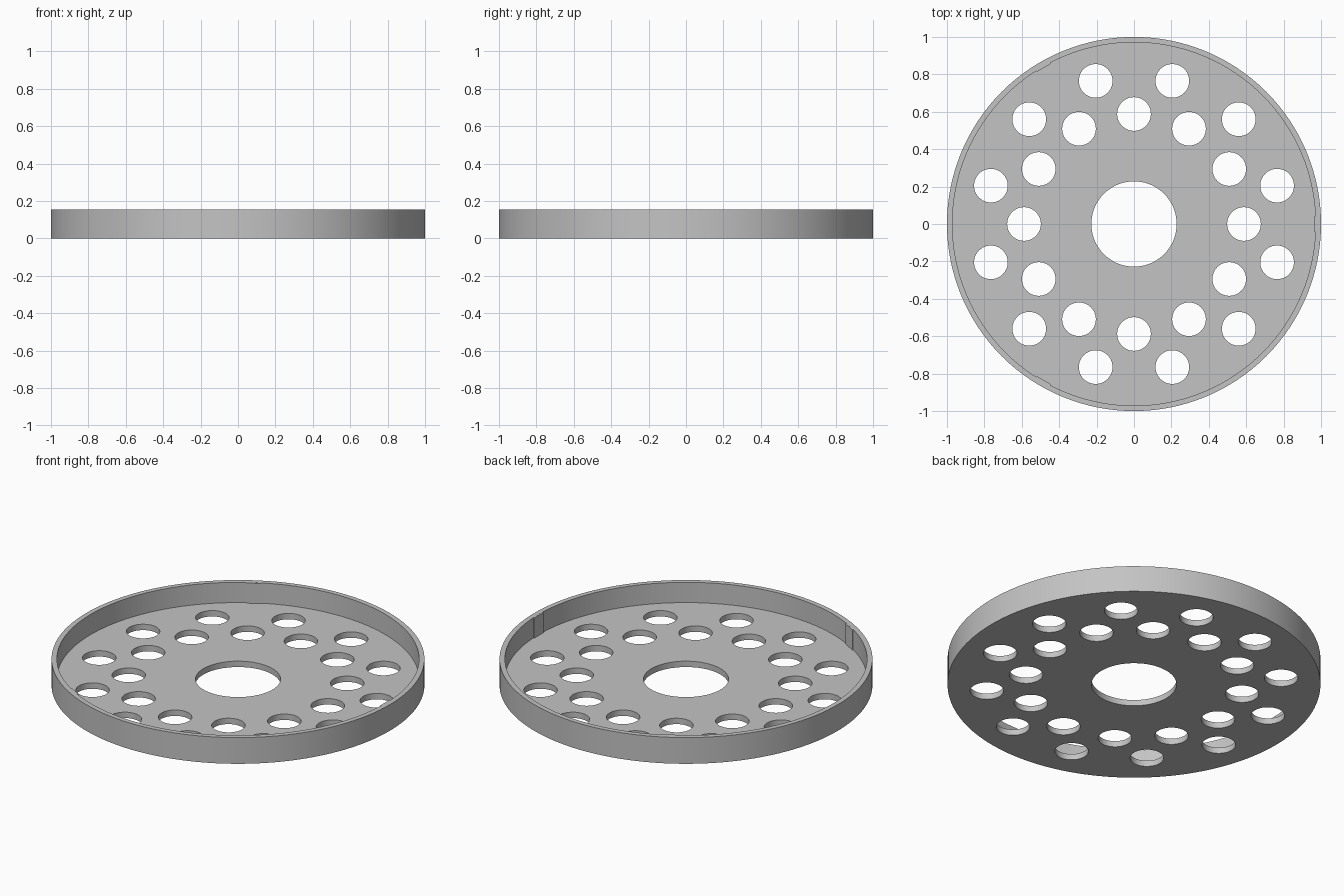
import bpy
from math import radians, cos, sin

cube = bpy.data.objects.get("Cube")
if cube:
    bpy.data.objects.remove(cube, do_unlink=True)

HEIGHT, FLOOR = 0.155, 0.035
OUTER_R, INNER_R = 1.0, 0.971
HOLE_R, HUB_R = 0.09, 0.228

grey = bpy.data.materials.new("plain grey")
grey.use_nodes = True
colour = (0.55, 0.55, 0.55, 1)
grey.diffuse_color = colour
grey.node_tree.nodes["Principled BSDF"].inputs["Base Color"].default_value = colour


def cylinder(name, radius, z0, z1, x=0, y=0, sides=48):
    bpy.ops.mesh.primitive_cylinder_add(vertices=sides, radius=radius, depth=z1 - z0,
                                        location=(x, y, (z0 + z1) / 2))
    obj = bpy.context.object
    obj.name = name
    return obj


def polar(radius, degrees):
    a = radians(degrees)
    return radius * cos(a), radius * sin(a)


def cut(target, cutter):
    cutter.hide_render = True
    mod = target.modifiers.new("cut", "BOOLEAN")
    mod.operation = "DIFFERENCE"
    mod.solver = "EXACT"
    mod.object = cutter
    bpy.context.view_layer.objects.active = target
    bpy.ops.object.modifier_apply(modifier=mod.name)
    bpy.data.objects.remove(cutter, do_unlink=True)


# Shallow tray: solid disc hollowed out to a floor and thin rim
tray = cylinder("tray", OUTER_R, 0, HEIGHT, sides=128)
tray.data.materials.append(grey)
cut(tray, cylinder("well_cutter", INNER_R, FLOOR, HEIGHT + 0.1, sides=128))

# Hub hole and two staggered rings of round holes
cutters = [cylinder("hub_cutter", HUB_R, -0.05, 0.1, sides=96)]
for ring_radius, offset in ((0.588, 0), (0.792, 15)):
    for i in range(12):
        x, y = polar(ring_radius, offset + 30 * i)
        cutters.append(cylinder("hole_cutter", HOLE_R, -0.05, 0.1, x, y))
bpy.ops.object.select_all(action="DESELECT")
for c in cutters:
    c.select_set(True)
bpy.context.view_layer.objects.active = cutters[0]
bpy.ops.object.join()
cut(tray, cutters[0])

bpy.ops.object.select_all(action="DESELECT")
tray.select_set(True)
bpy.context.view_layer.objects.active = tray
bpy.ops.object.shade_smooth_by_angle(angle=radians(30))

# Three slim pads on the inside of the rim
for i in range(3):
    x, y = polar(0.974, 120 * i)
    z0, z1 = FLOOR - 0.005, HEIGHT - 0.0005
    bpy.ops.mesh.primitive_cube_add(size=1, location=(x, y, (z0 + z1) / 2),
                                    rotation=(0, 0, radians(120 * i)))
    pad = bpy.context.object
    pad.name = f"rim_pad_{i + 1}"
    pad.scale = (0.02, 0.085, z1 - z0)
    pad.data.materials.append(grey)
